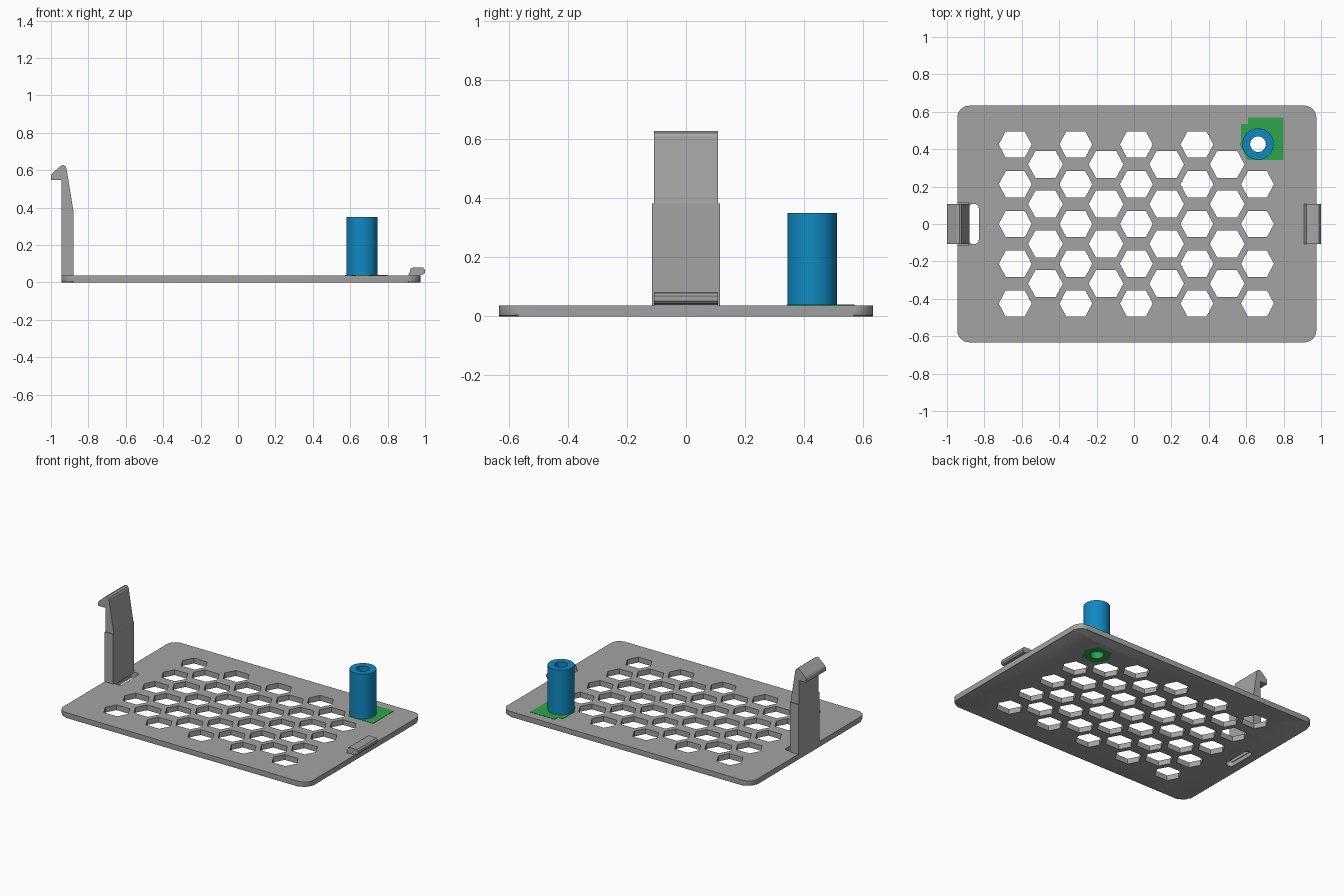
import bpy, bmesh, math
from mathutils import Matrix

if "Cube" in bpy.data.objects:
    bpy.data.objects.remove(bpy.data.objects["Cube"])


def material(name, rgb):
    m = bpy.data.materials.new(name)
    m.diffuse_color = (*rgb, 1)
    m.use_nodes = True
    m.node_tree.nodes["Principled BSDF"].inputs["Base Color"].default_value = m.diffuse_color
    return m


GREY = material("grey plastic", (0.37, 0.37, 0.37))
BLUE = material("blue plastic", (0.005, 0.25, 0.54))
GREEN = material("green plastic", (0.026, 0.38, 0.065))


def add_object(name, bm, mat):
    bmesh.ops.recalc_face_normals(bm, faces=bm.faces[:])
    me = bpy.data.meshes.new(name)
    bm.to_mesh(me)
    bm.free()
    me.materials.append(mat)
    ob = bpy.data.objects.new(name, me)
    bpy.context.collection.objects.link(ob)
    return ob


def prism(bm, pts, lo, hi, axis="z"):
    """Extrude a 2D outline along z (xy points) or along y (xz points)."""
    place = (lambda p, h: (p[0], p[1], h)) if axis == "z" else (lambda p, h: (p[0], h, p[1]))
    a = [bm.verts.new(place(p, lo)) for p in pts]
    b = [bm.verts.new(place(p, hi)) for p in pts]
    bm.faces.new(a)
    bm.faces.new(b)
    for i in range(len(pts)):
        j = (i + 1) % len(pts)
        bm.faces.new((a[i], a[j], b[j], b[i]))


def rounded(x0, x1, y0, y1, r, n=6):
    pts = []
    corners = ((x1 - r, y1 - r), (x0 + r, y1 - r), (x0 + r, y0 + r), (x1 - r, y0 + r))
    for k, (cx, cy) in enumerate(corners):
        for i in range(n + 1):
            t = math.pi / 2 * (k + i / n)
            pts.append((cx + r * math.cos(t), cy + r * math.sin(t)))
    return pts


def hexagon(cx, cy, w, h):
    return [(cx + dx * w, cy + dy * h) for dx, dy in
            ((1, 0), (0.58, 1), (-0.58, 1), (-1, 0), (-0.58, -1), (0.58, -1))]


def circle(cx, cy, r, n=48):
    return [(cx + r * math.cos(2 * math.pi * i / n), cy + r * math.sin(2 * math.pi * i / n))
            for i in range(n)]


def cut(ob, outlines):
    """Cut vertical holes with the given outlines."""
    bm = bmesh.new()
    for pts in outlines:
        prism(bm, pts, -0.2, 0.6)
    cutter = add_object("hole_cutter", bm, ob.data.materials[0])
    cutter.hide_render = True
    mod = ob.modifiers.new("holes", "BOOLEAN")
    mod.operation, mod.solver, mod.object = "DIFFERENCE", "EXACT", cutter
    bpy.context.view_layer.objects.active = ob
    bpy.ops.object.modifier_apply(modifier=mod.name)
    bpy.data.objects.remove(cutter)


def smooth(ob):
    bpy.ops.object.select_all(action="DESELECT")
    ob.select_set(True)
    bpy.context.view_layer.objects.active = ob
    bpy.ops.object.shade_smooth_by_angle(angle=math.radians(30))


TOP = 0.037
TX, TY = 0.663, 0.427

# Base plate with rounded corners and a softened lower edge
bm = bmesh.new()
prism(bm, rounded(-0.945, 0.975, -0.633, 0.633, 0.065), 0, TOP)
rim = [e for e in bm.edges if all(v.co.z < 0.001 for v in e.verts)]
bmesh.ops.bevel(bm, geom=rim, offset=0.01, segments=2, profile=0.5, affect="EDGES")
plate = add_object("base_plate", bm, GREY)

# Staggered honeycomb holes, plug seat and slot beside the hook
holes = []
for c in range(9):
    x = -0.635 + 0.1619 * c
    rows = (-2, -1, 0, 1, 2) if c % 2 == 0 else (-1.5, -0.5, 0.5, 1.5)
    for r in rows:
        if c == 8 and r == 2:
            continue
        w, h = (0.088, 0.07) if c % 2 == 0 else (0.093, 0.072)
        holes.append(hexagon(x, 0.2125 * r, w, h))
holes.append(hexagon(TX, TY, 0.098, 0.083))
holes.append(rounded(-0.885, -0.83, -0.107, 0.107, 0.022))
cut(plate, holes)
smooth(plate)

# Green plug under the tube and thin pad on top of the plate
bm = bmesh.new()
prism(bm, hexagon(TX, TY, 0.098, 0.083), 0, TOP)
plug = add_object("tube_plug", bm, GREEN)
cut(plug, [circle(TX, TY, 0.042)])

bm = bmesh.new()
prism(bm, [(0.61, 0.342), (0.80, 0.342), (0.80, 0.57), (0.61, 0.57), (0.61, 0.535),
           (0.573, 0.535), (0.573, 0.40), (0.61, 0.40)], TOP - 0.002, TOP + 0.002)
pad = add_object("tube_pad", bm, GREEN)
cut(pad, [circle(TX, TY, 0.042)])

# Hollow blue tube
bm = bmesh.new()
prism(bm, circle(TX, TY, 0.084), TOP, 0.35)
tube = add_object("tube", bm, BLUE)
cut(tube, [circle(TX, TY, 0.042)])
smooth(tube)

# Tall hook: wide lower post, narrower tapered top with a catch
bm = bmesh.new()
prism(bm, [(-0.945, TOP - 0.01), (-0.88, TOP - 0.01), (-0.88, 0.382), (-0.945, 0.382)],
      -0.115, 0.115, "y")
add_object("hook_post", bm, GREY)

bm = bmesh.new()
prism(bm, [(-0.945, 0.382), (-0.88, 0.382), (-0.917, 0.61), (-0.922, 0.621), (-0.934, 0.628),
           (-0.946, 0.625), (-0.994, 0.583), (-1.0, 0.572), (-1.0, 0.547), (-0.945, 0.547)],
      -0.108, 0.108, "y")
add_object("hook_catch", bm, GREY)

# Small rounded lip on the opposite edge
bm = bmesh.new()
prism(bm, [(0.908, TOP - 0.005), (0.973, TOP - 0.005), (0.975, 0.04), (0.992, 0.043), (1.0, 0.052),
           (1.0, 0.068), (0.99, 0.079), (0.935, 0.08), (0.922, 0.074), (0.918, 0.055)],
      -0.108, 0.108, "y")
lip = add_object("edge_lip", bm, GREY)
smooth(lip)
